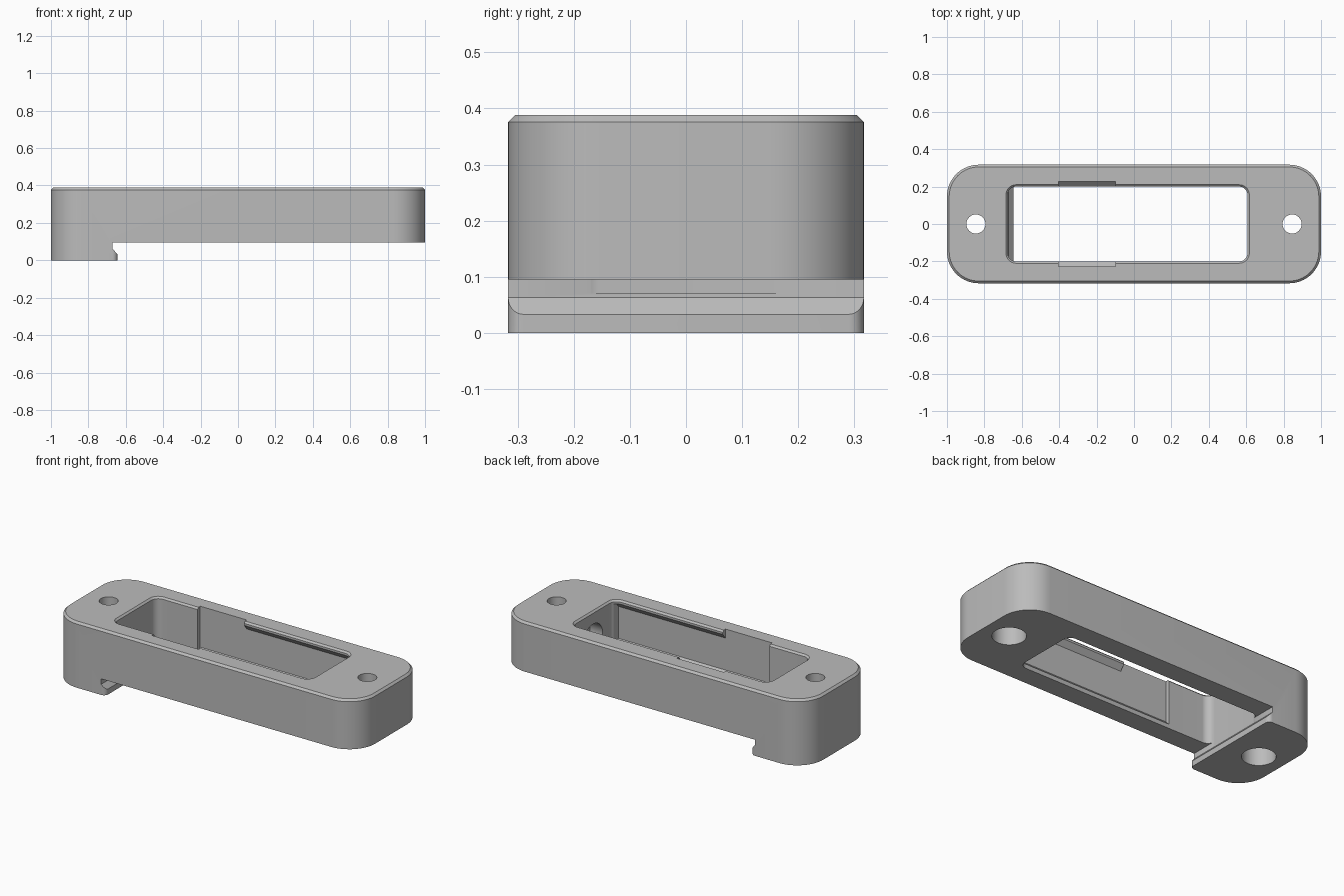
import bpy, bmesh, math
from mathutils import Vector

old = bpy.data.objects.get("Cube")
if old:
    bpy.data.objects.remove(old, do_unlink=True)

TOP = 0.388
UNDER = 0.095
HALF_Y = 0.317

grey = bpy.data.materials.new("light_grey")
grey.use_nodes = True
grey.diffuse_color = (0.5, 0.5, 0.5, 1)
grey.node_tree.nodes["Principled BSDF"].inputs["Base Color"].default_value = (0.5, 0.5, 0.5, 1)


def loft(name, rings):
    """Closed solid through rings that share a vertex count."""
    bm = bmesh.new()
    loops = [[bm.verts.new(p) for p in ring] for ring in rings]
    n = len(loops[0])
    for a, b in zip(loops, loops[1:]):
        for i in range(n):
            j = (i + 1) % n
            bm.faces.new((a[i], a[j], b[j], b[i]))
    bm.faces.new(loops[0][::-1])
    bm.faces.new(loops[-1])
    bmesh.ops.recalc_face_normals(bm, faces=bm.faces)
    mesh = bpy.data.meshes.new(name)
    bm.to_mesh(mesh)
    bm.free()
    mesh.materials.append(grey)
    obj = bpy.data.objects.new(name, mesh)
    bpy.context.collection.objects.link(obj)
    return obj


def rounded(x0, x1, hy, r, z, steps=16):
    """Rounded rectangle ring at height z."""
    pts = []
    corners = ((x1 - r, hy - r), (x0 + r, hy - r), (x0 + r, r - hy), (x1 - r, r - hy))
    for k, (cx, cy) in enumerate(corners):
        for s in range(steps + 1):
            a = math.pi / 2 * (k + s / steps)
            pts.append(Vector((cx + r * math.cos(a), cy + r * math.sin(a), z)))
    return pts


def prism(name, profile, axis, lo, hi):
    """Extrude a 2D profile along one axis (the profile uses the other two)."""
    def ring(t):
        return [Vector(list(p[:axis]) + [t] + list(p[axis:])) for p in profile]
    return loft(name, [ring(lo), ring(hi)])


def circle(c0, c1, r, n=48):
    return [(c0 + r * math.cos(2 * math.pi * i / n), c1 + r * math.sin(2 * math.pi * i / n))
            for i in range(n)]


# Main body with chamfered top edge
body = loft("body", [rounded(-1, 1, HALF_Y, 0.17, 0),
                     rounded(-1, 1, HALF_Y, 0.17, TOP - 0.012),
                     rounded(-0.988, 0.988, HALF_Y - 0.012, 0.158, TOP)])
cutters = []

# Space under the body, leaving the hooked foot
cutters.append(prism("under_cutter", [(-0.645, -0.1), (-0.645, 0.033), (-0.672, 0.063),
                                      (-0.672, UNDER), (1.1, UNDER), (1.1, -0.1)], 1, -0.5, 0.5))

# Rounded corners of the foot lip
for side in (1, -1):
    r = 0.027
    arc = [(-0.672 + r * math.sin(a), side * (HALF_Y - r + r * math.cos(a)))
           for a in (math.pi / 2 * i / 8 for i in range(9))]
    arc += [(-0.62, side * (HALF_Y - r)), (-0.62, side * 0.35), (-0.672, side * 0.35)]
    cutters.append(prism("lip_corner_cutter", arc, 2, -0.1, 0.08))

# Central opening with chamfered rim
cutters.append(loft("opening_cutter", [rounded(-0.675, 0.607, 0.2, 0.045, 0.07),
                                       rounded(-0.675, 0.607, 0.2, 0.045, TOP - 0.01),
                                       rounded(-0.685, 0.617, 0.21, 0.055, TOP),
                                       rounded(-0.685, 0.617, 0.21, 0.055, 0.5)]))

# Side grooves with an entry notch in the rim
for side in (1, -1):
    groove = [(0.17, 0.12), (0.2, 0.12), (0.226, 0.146), (0.226, 0.335), (0.2, 0.366), (0.17, 0.366)]
    cutters.append(prism("groove_cutter", [(side * y, z) for y, z in groove], 0, -0.405, 0.6))
    notch = [(0.17, 0.2), (0.226, 0.2), (0.226, 0.5), (0.17, 0.5)]
    cutters.append(prism("notch_cutter", [(side * y, z) for y, z in notch], 0, -0.405, -0.1))

# Screw holes, counterbored from below
for x in (-0.845, 0.845):
    cutters.append(prism("screw_cutter", circle(x, 0, 0.051), 2, -0.1, 0.5))
    cutters.append(prism("counterbore_cutter", circle(x, 0, 0.09), 2, -0.1, 0.29))

# Round recess in the end wall of the opening
cutters.append(prism("recess_cutter", circle(0, 0.225, 0.09), 0, 0.55, 0.69))

bpy.context.view_layer.objects.active = body
for cutter in cutters:
    cutter.hide_render = True
    mod = body.modifiers.new("cut", "BOOLEAN")
    mod.operation = "DIFFERENCE"
    mod.solver = "EXACT"
    mod.object = cutter
    bpy.ops.object.modifier_apply(modifier=mod.name)
    bpy.data.objects.remove(cutter, do_unlink=True)

bpy.ops.object.select_all(action="DESELECT")
body.select_set(True)
bpy.ops.object.shade_smooth_by_angle(angle=math.radians(25))
